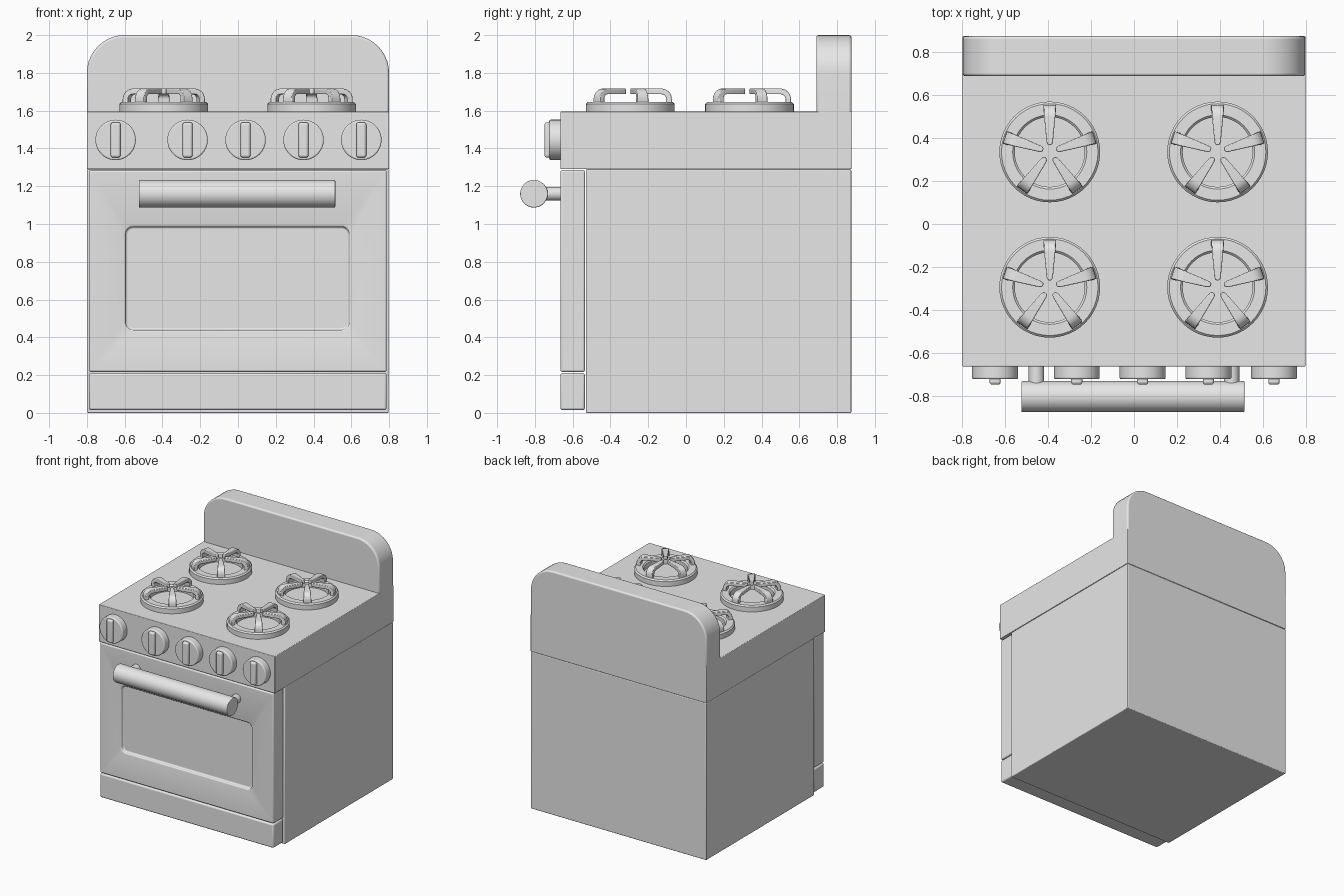
import bpy, bmesh, math
from mathutils import Matrix, Vector

old = bpy.data.objects.get("Cube")
if old:
    bpy.data.objects.remove(old)

grey = bpy.data.materials.new("plain_grey")
grey.use_nodes = True
grey.diffuse_color = (0.8, 0.8, 0.8, 1)
grey.node_tree.nodes["Principled BSDF"].inputs["Base Color"].default_value = (0.8, 0.8, 0.8, 1)


def finish(name, bm, bevel=0.0, smooth=True, segments=3):
    bmesh.ops.recalc_face_normals(bm, faces=bm.faces)
    mesh = bpy.data.meshes.new(name)
    bm.to_mesh(mesh)
    bm.free()
    mesh.materials.append(grey)
    ob = bpy.data.objects.new(name, mesh)
    bpy.context.collection.objects.link(ob)
    if bevel:
        mod = ob.modifiers.new("soft_edges", 'BEVEL')
        mod.width, mod.segments = bevel, segments
        mod.limit_method = 'ANGLE'
        mod.angle_limit = math.radians(40)
    if smooth:
        bpy.ops.object.select_all(action='DESELECT')
        ob.select_set(True)
        bpy.context.view_layer.objects.active = ob
        bpy.ops.object.shade_smooth_by_angle(angle=math.radians(35))
    return ob


def box(name, x, y, z, bevel):
    bm = bmesh.new()
    bmesh.ops.create_cube(bm, size=1)
    for v in bm.verts:
        v.co = Vector([(lo + hi) / 2 + c * (hi - lo) for c, (lo, hi) in zip(v.co, (x, y, z))])
    return finish(name, bm, bevel)


def cylinder(name, centre, radius, length, axis, bevel=0.0, sides=48):
    bm = bmesh.new()
    turn = Vector(axis).to_track_quat('Z', 'Y').to_matrix().to_4x4()
    bmesh.ops.create_cone(bm, cap_ends=True, segments=sides, radius1=radius, radius2=radius,
                          depth=length, matrix=Matrix.Translation(centre) @ turn)
    return finish(name, bm, bevel)


def extruded(name, outline, y0, y1, bevel=0.0):
    """Extrude an outline drawn in x and z along y."""
    bm = bmesh.new()
    face = bm.faces.new([bm.verts.new((x, y0, z)) for x, z in outline])
    new = bmesh.ops.extrude_face_region(bm, geom=[face])["geom"]
    bmesh.ops.translate(bm, vec=(0, y1 - y0, 0),
                        verts=[g for g in new if isinstance(g, bmesh.types.BMVert)])
    return finish(name, bm, bevel)


def rounded_rect(x0, x1, z0, z1, low, high, steps=10):
    """Counter-clockwise outline with separate lower and upper corner radii."""
    pts = []
    for i, (x, z, r) in enumerate(((x1, z1, high), (x0, z1, high), (x0, z0, low), (x1, z0, low))):
        cx = x - r if x == x1 else x + r
        cz = z - r if z == z1 else z + r
        for s in range(steps + 1 if r else 1):
            a = math.pi / 2 * (i + s / steps)
            pts.append((cx + r * math.cos(a), cz + r * math.sin(a)))
    return pts


# Body, cooktop and rounded back panel
box("oven_body", (-0.797, 0.797), (-0.53, 0.875), (0, 1.29), 0.006)
box("cooktop", (-0.8, 0.8), (-0.665, 0.876), (1.29, 1.595), 0.005)
extruded("back_panel", rounded_rect(-0.8, 0.8, 1.55, 2.0, 0, 0.2), 0.69, 0.876, 0.012)

# Drawer, and door with a recessed window
box("lower_drawer", (-0.79, 0.787), (-0.665, -0.535), (0.015, 0.211), 0.012)
door = box("oven_door", (-0.79, 0.787), (-0.665, -0.535), (0.217, 1.285), 0)
cutter = extruded("window_cutter", rounded_rect(-0.595, 0.588, 0.44, 0.985, 0.04, 0.04), -0.8, -0.64)
cutter.hide_render = True
cut = door.modifiers.new("window", 'BOOLEAN')
cut.operation, cut.object, cut.solver = 'DIFFERENCE', cutter, 'EXACT'
bpy.ops.object.select_all(action='DESELECT')
bpy.context.view_layer.objects.active = door
bpy.ops.object.modifier_apply(modifier=cut.name)
bpy.data.objects.remove(cutter)
soft = door.modifiers.new("soft_edges", 'BEVEL')
soft.width, soft.segments, soft.limit_method = 0.01, 3, 'ANGLE'

# Door handle on two posts
cylinder("door_handle", (-0.005, -0.805, 1.16), 0.073, 1.04, (1, 0, 0), 0.005)
for side, x in (("right", -0.455), ("left", 0.455)):
    cylinder(side + "_handle_post", (x, -0.72, 1.16), 0.036, 0.15, (0, 1, 0))

# Knobs with a raised grip
for i, x in enumerate((-0.648, -0.267, 0.04, 0.347, 0.653), 1):
    cylinder(f"knob_{i}", (x, -0.69, 1.445), 0.107, 0.068, (0, 1, 0), 0.008)
    grip = rounded_rect(x - 0.026, x + 0.026, 1.352, 1.538, 0.012, 0.012, 4)
    extruded(f"knob_grip_{i}", grip, -0.749, -0.71, 0.015)


def burner_ring(name, x, y):
    profile = ((0.163, 1.59), (0.235, 1.59), (0.235, 1.635), (0.225, 1.645),
               (0.173, 1.645), (0.163, 1.635))
    bm = bmesh.new()
    n = 48
    rings = []
    for s in range(n):
        a = 2 * math.pi * s / n
        rings.append([bm.verts.new((x + r * math.cos(a), y + r * math.sin(a), z)) for r, z in profile])
    for s in range(n):
        a, b = rings[s], rings[(s + 1) % n]
        for k in range(len(profile)):
            m = (k + 1) % len(profile)
            bm.faces.new((a[k], b[k], b[m], a[m]))
    finish(name, bm)


def prong_sections():
    """Outer and inner profile points from the foot up to the tip, with half widths."""
    rows = [((0.22, 1.61), (0.19, 1.61), 0.03)]
    for s in range(7):
        a = math.pi / 2 * s / 6
        c, d = math.cos(a), math.sin(a)
        rows.append(((0.165 + 0.055 * c, 1.662 + 0.055 * d),
                     (0.165 + 0.025 * c, 1.662 + 0.025 * d), 0.03 - 0.004 * s / 6))
    for r, w in ((0.048, 0.015), (0.038, 0.012), (0.032, 0.006)):
        rows.append(((r, 1.717), (r, 1.687), w))
    return rows


def burner_grate(name, x, y):
    bm = bmesh.new()
    for k in range(5):
        place = Matrix.Translation((x, y, 0)) @ Matrix.Rotation(math.radians(90 + 72 * k), 4, 'Z')
        last = None
        for (ro, zo), (ri, zi), w in prong_sections():
            corners = ((ro, -w, zo), (ro, w, zo), (ri, w, zi), (ri, -w, zi))
            ring = [bm.verts.new(place @ Vector(c)) for c in corners]
            if last:
                for j in range(4):
                    m = (j + 1) % 4
                    bm.faces.new((last[j], last[m], ring[m], ring[j]))
            else:
                bm.faces.new(ring)
            last = ring
        bm.faces.new(last)
    finish(name, bm, 0.004, segments=2)


# Four burners
for side, x in (("right", -0.393), ("left", 0.39)):
    for depth, y in (("front", -0.295), ("back", 0.336)):
        burner_ring(f"{depth}_{side}_burner_ring", x, y)
        burner_grate(f"{depth}_{side}_burner_grate", x, y)
